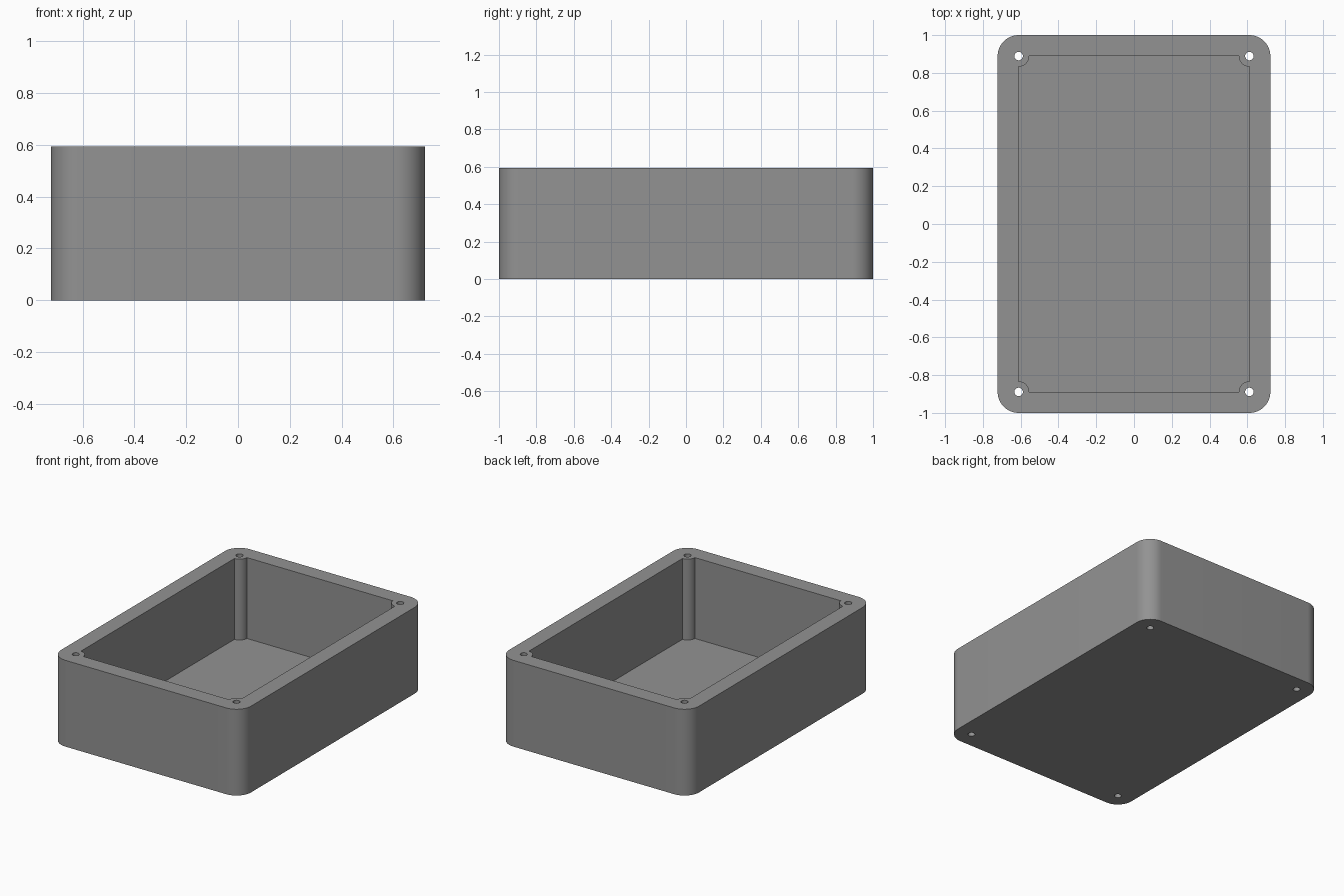
import bpy, bmesh, math

if "Cube" in bpy.data.objects:
    bpy.data.objects.remove(bpy.data.objects["Cube"])

HX, HY, H = 0.722, 1.0, 0.593      # outer half sizes and height
WALL, FLOOR = 0.111, 0.037
POST_R, HOLE_R = 0.056, 0.0225
IX, IY = HX - WALL, HY - WALL      # cavity half sizes, also screw hole centres
CORNERS = [(1, 1, 0), (-1, 1, 90), (-1, -1, 180), (1, -1, 270)]

grey = bpy.data.materials.new("grey plastic")
grey.diffuse_color = (0.29, 0.29, 0.29, 1)
grey.use_nodes = True
grey.node_tree.nodes["Principled BSDF"].inputs["Base Color"].default_value = grey.diffuse_color


def outline(radius, start, end, steps):
    """Rectangle through the hole centres with an arc at each corner."""
    pts = []
    for sx, sy, turn in CORNERS:
        for i in range(steps + 1):
            a = math.radians(turn + start + (end - start) * i / steps)
            pts.append((sx * IX + radius * math.cos(a), sy * IY + radius * math.sin(a)))
    return pts


def prism(name, loops, z0, z1):
    bm = bmesh.new()
    for pts in loops:
        low = [bm.verts.new((x, y, z0)) for x, y in pts]
        top = [bm.verts.new((x, y, z1)) for x, y in pts]
        bm.faces.new(low[::-1])
        bm.faces.new(top)
        n = len(pts)
        for i in range(n):
            j = (i + 1) % n
            bm.faces.new((low[i], low[j], top[j], top[i]))
    mesh = bpy.data.meshes.new(name)
    bm.to_mesh(mesh)
    bm.free()
    mesh.materials.append(grey)
    ob = bpy.data.objects.new(name, mesh)
    bpy.context.collection.objects.link(ob)
    return ob


# Rounded box body
box = prism("enclosure_box", [outline(WALL, 0, 90, 16)], 0, H)

# Cavity whose corners curve inward around the screw posts
cavity = prism("cavity_cutter", [outline(POST_R, 270, 180, 12)], FLOOR, H + 0.1)

# Four screw holes running right through
circles = [[(sx * IX + HOLE_R * math.cos(i * math.tau / 32),
             sy * IY + HOLE_R * math.sin(i * math.tau / 32)) for i in range(32)]
           for sx, sy, _ in CORNERS]
holes = prism("screw_hole_cutter", circles, -0.1, H + 0.1)

bpy.context.view_layer.objects.active = box
box.select_set(True)
for cutter in (cavity, holes):
    mod = box.modifiers.new("cut", 'BOOLEAN')
    mod.operation = 'DIFFERENCE'
    mod.solver = 'EXACT'
    mod.object = cutter
    bpy.ops.object.modifier_apply(modifier=mod.name)
    bpy.data.objects.remove(cutter)

bpy.ops.object.select_all(action='DESELECT')
box.select_set(True)
bpy.ops.object.shade_smooth_by_angle(angle=math.radians(30))
